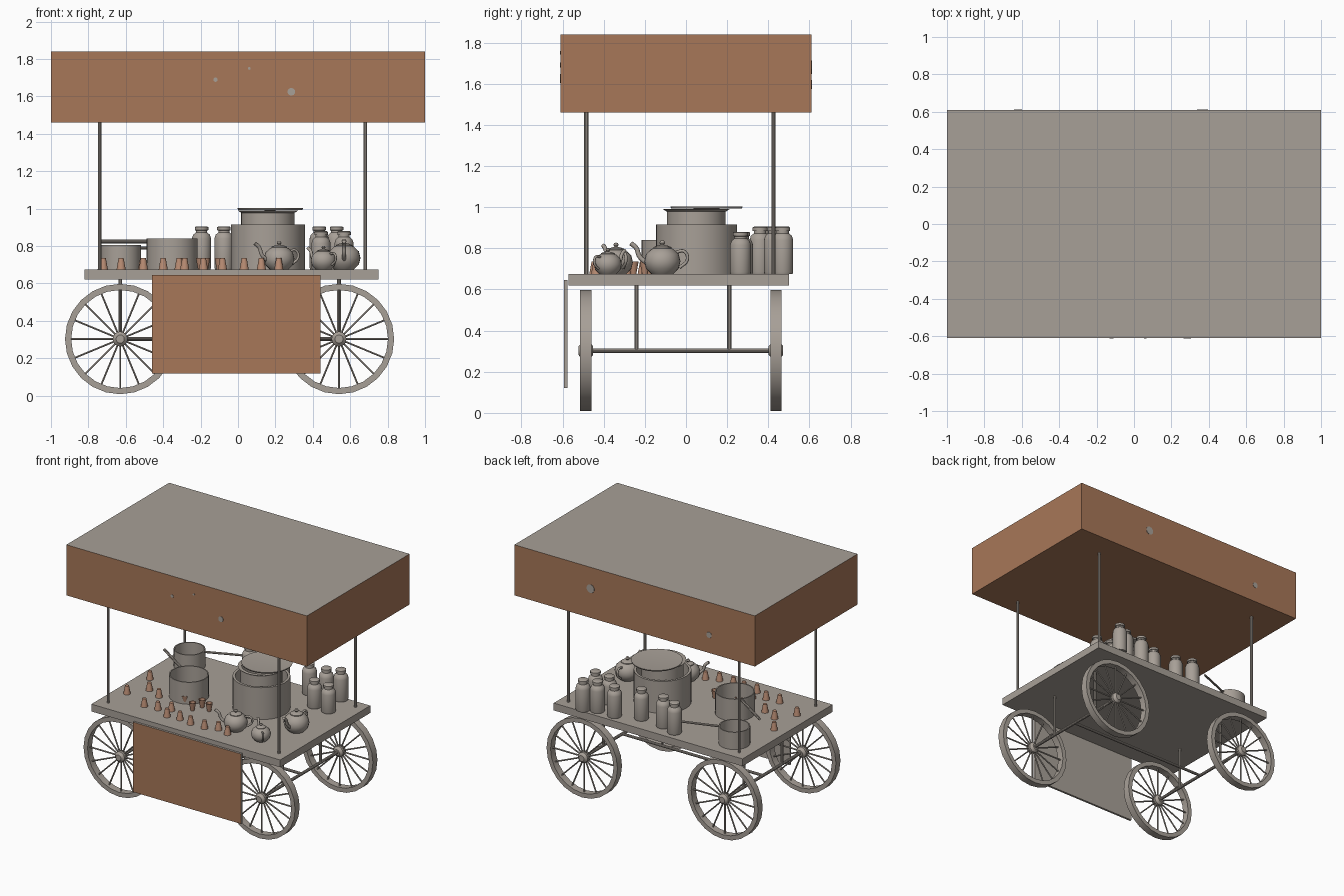
import bpy, bmesh, math
from mathutils import Vector, Matrix

if "Cube" in bpy.data.objects:
    bpy.data.objects.remove(bpy.data.objects["Cube"])


def material(name, colour):
    m = bpy.data.materials.new(name)
    m.use_nodes = True
    m.diffuse_color = (*colour, 1)
    m.node_tree.nodes["Principled BSDF"].inputs["Base Color"].default_value = (*colour, 1)
    return m


GREY = material("warm grey", (0.39, 0.35, 0.31))
ORANGE = material("burnt orange", (0.39, 0.185, 0.098))
CLAY = material("clay", (0.48, 0.26, 0.17))
DECK = 0.675


def finish(bm, name, mats, smooth=False):
    mesh = bpy.data.meshes.new(name)
    bmesh.ops.recalc_face_normals(bm, faces=bm.faces)
    bm.to_mesh(mesh)
    bm.free()
    for m in mats:
        mesh.materials.append(m)
    ob = bpy.data.objects.new(name, mesh)
    bpy.context.collection.objects.link(ob)
    if smooth:
        bpy.ops.object.select_all(action="DESELECT")
        ob.select_set(True)
        bpy.context.view_layer.objects.active = ob
        bpy.ops.object.shade_smooth_by_angle(angle=math.radians(35))
    return ob


def box(name, lo, hi, mats, rule=None):
    lo, hi = Vector(lo), Vector(hi)
    bm = bmesh.new()
    bmesh.ops.create_cube(bm, size=1, matrix=Matrix.Translation((lo + hi) / 2)
                          @ Matrix.Diagonal((*(hi - lo), 1)))
    bm.normal_update()
    if rule:
        for f in bm.faces:
            f.material_index = rule(f.normal)
    return finish(bm, name, mats)


def add_rod(bm, a, b, r, sides=8, r2=None):
    a, b = Vector(a), Vector(b)
    turn = (b - a).to_track_quat("Z", "Y").to_matrix().to_4x4()
    bmesh.ops.create_cone(bm, cap_ends=True, segments=sides, radius1=r,
                          radius2=r if r2 is None else r2, depth=(b - a).length,
                          matrix=Matrix.Translation((a + b) / 2) @ turn)


def rod(name, a, b, r, mat=GREY, sides=10, r2=None):
    bm = bmesh.new()
    add_rod(bm, a, b, r, sides, r2)
    return finish(bm, name, [mat], True)


def lathe(name, profile, at, mat=GREY, sides=24, closed=False):
    # Spin an (r, z) profile around the vertical axis
    bm = bmesh.new()
    vs = [bm.verts.new((r, 0, z)) for r, z in profile]
    pairs = list(zip(vs, vs[1:])) + ([(vs[-1], vs[0])] if closed else [])
    es = [bm.edges.new(p) for p in pairs]
    bmesh.ops.spin(bm, geom=vs + es, cent=(0, 0, 0), axis=(0, 0, 1),
                   angle=math.tau, steps=sides, use_duplicate=False)
    bmesh.ops.remove_doubles(bm, verts=bm.verts, dist=1e-5)
    bmesh.ops.translate(bm, verts=bm.verts, vec=at)
    return finish(bm, name, [mat], True)


def tube(name, points, r):
    # Bent tube along a smooth path
    cu = bpy.data.curves.new(name, "CURVE")
    cu.dimensions = "3D"
    cu.bevel_depth = r
    cu.bevel_resolution = 2
    cu.resolution_u = 5
    cu.use_fill_caps = True
    sp = cu.splines.new("BEZIER")
    sp.bezier_points.add(len(points) - 1)
    for p, co in zip(sp.bezier_points, points):
        p.co = co
        p.handle_left_type = p.handle_right_type = "AUTO"
    cu.materials.append(GREY)
    ob = bpy.data.objects.new(name, cu)
    bpy.context.collection.objects.link(ob)


# Canopy with grey top, and its grey spots
box("canopy", (-1, -0.61, 1.46), (1, 0.61, 1.84), [GREY, ORANGE],
    lambda n: 0 if n.z > 0.5 else 1)
for x, z, r, side in ((-0.12, 1.69, 0.012, -1), (0.06, 1.75, 0.008, -1), (0.285, 1.625, 0.021, -1),
                      (0.366, 1.68, 0.032, 1), (-0.62, 1.595, 0.022, 1)):
    rod("canopy_spot", (x, side * 0.608, z), (x, side * 0.613, z), r, GREY, 10)

# Deck, posts and front panel
box("deck", (-0.82, -0.57, 0.62), (0.75, 0.50, DECK), [GREY])
for x in (-0.74, 0.68):
    for y in (-0.485, 0.425):
        rod("post", (x, y, DECK - 0.01), (x, y, 1.47), 0.01)
box("front_panel", (-0.46, -0.592, 0.12), (0.44, -0.576, 0.645), [GREY, ORANGE],
    lambda n: 1 if n.y < -0.5 else 0)

# Wheels, axles, legs and centre beam
AXLE_Z, R = 0.303, 0.295
for x in (-0.63, 0.54):
    for y in (-0.487, 0.437):
        wheel = lathe("wheel_rim", [(0.262, -0.027), (R, -0.027), (R, 0.027), (0.262, 0.027)],
                      (0, 0, 0), closed=True)
        hub = lathe("wheel_hub", [(0, -0.035), (0.022, -0.035), (0.04, -0.018), (0.04, 0.018),
                                  (0.022, 0.035), (0, 0.035)], (0, 0, 0), sides=16)
        bm = bmesh.new()
        for i in range(16):
            d = Vector((math.cos(i * math.tau / 16), math.sin(i * math.tau / 16), 0))
            add_rod(bm, d * 0.03, d * 0.266, 0.0055, 6)
        spokes = finish(bm, "wheel_spokes", [GREY], True)
        for ob in (wheel, hub, spokes):
            ob.data.transform(Matrix.Translation((x, y, AXLE_Z)) @ Matrix.Rotation(math.pi / 2, 4, "X"))
    rod("axle", (x, -0.48, AXLE_Z), (x, 0.43, AXLE_Z), 0.011)
    for y in (-0.24, 0.21):
        rod("leg", (x, y, AXLE_Z), (x, y, 0.625), 0.01)
rod("centre_beam", (-0.63, -0.015, AXLE_Z), (0.54, -0.015, AXLE_Z), 0.01)


# Open pots
def pot(name, x, y, r, z0, z1, wall=0.008):
    lathe(name, [(0, z0), (r, z0), (r, z1), (r - wall, z1), (r - wall, z0 + 0.012),
                 (0, z0 + 0.012)], (x, y, 0), sides=32)


pot("big_pot", 0.16, 0.05, 0.197, DECK, 0.915, 0.018)
pot("inner_pot", 0.16, 0.05, 0.143, 0.69, 0.99)
lathe("inner_pot_rim", [(0.135, 0.978), (0.143, 0.978), (0.162, 0.99), (0.135, 0.99)],
      (0.16, 0.05, 0), sides=32, closed=True)
lathe("pot_lid", [(0, 0.991), (0.172, 0.994), (0.176, 1.003), (0.15, 1.0), (0, 0.999)],
      (0.172, 0.1, 0), sides=32)
pot("back_saucepan", -0.627, 0.32, 0.108, DECK, 0.805)
rod("back_saucepan_handle", (-0.53, 0.36, 0.79), (-0.28, 0.455, 0.795), 0.008)
pot("front_saucepan", -0.352, -0.08, 0.136, DECK, 0.84)
rod("front_saucepan_handle", (-0.465, -0.005, 0.825), (-0.73, 0.17, 0.825), 0.01)

# Jars
for x, y in ((0.567, 0.265), (0.444, 0.275), (0.527, 0.47), (0.434, 0.43),
             (0.293, 0.43), (0.118, 0.36), (-0.075, 0.375), (-0.195, 0.415)):
    h = 0.205 if y < 0.3 else 0.23
    lathe("jar", [(0, 0), (0.048, 0), (0.051, 0.01), (0.051, h - 0.065), (0.045, h - 0.045),
                  (0.03, h - 0.032), (0.03, h - 0.022), (0.036, h - 0.02), (0.036, h - 0.004),
                  (0.03, h), (0, h)], (x, y, DECK))

# Teapots: body, knob, spout and handle
for x, y, s, dx, dy in ((0.22, -0.34, 0.082, -0.9, -0.43), (0.457, -0.38, 0.068, -0.7, 0.7),
                        (0.567, -0.115, 0.088, 0.0, -1.0)):
    prof = [(0, 0), (0.6, 0), (0.9, 0.3), (1, 0.7), (0.9, 1.1), (0.6, 1.38), (0.5, 1.42),
            (0.5, 1.48), (0.25, 1.58), (0.08, 1.6), (0.16, 1.72), (0.1, 1.84), (0, 1.86)]
    lathe("teapot_body", [(r * s, z * s) for r, z in prof], (x, y, DECK))
    d, base = Vector((dx, dy, 0)), Vector((x, y, DECK))

    def along(pairs):
        return [base + d * a * s + Vector((0, 0, z * s)) for a, z in pairs]

    tube("teapot_spout", along([(0.85, 0.6), (1.25, 0.95), (1.45, 1.45), (1.75, 1.7)]), 0.13 * s)
    tube("teapot_handle", along([(-0.75, 1.2), (-1.2, 1.25), (-1.38, 0.8), (-0.95, 0.35)]), 0.09 * s)

# Clay cups, most upside down
CUPS = ((-.726, -.01), (-.72, -.29), (-.625, -.16), (-.51, -.21), (-.506, -.39), (-.4, -.38),
        (-.315, -.34), (-.285, -.436), (-.185, -.425), (-.083, -.445), (.033, -.445),
        (.125, -.41), (.218, -.436))
for x, y in CUPS:
    rod("cup", (x, y, DECK), (x, y, DECK + 0.06), 0.025, CLAY, 14, 0.014)
for x, y in ((-.306, -.19), (-.2, -.255), (-.174, -.177), (-.1, -.2)):
    lathe("upright_cup", [(0, 0), (0.014, 0), (0.025, 0.06), (0.021, 0.06), (0.012, 0.008), (0, 0.008)],
          (x, y, DECK), CLAY, 14)
